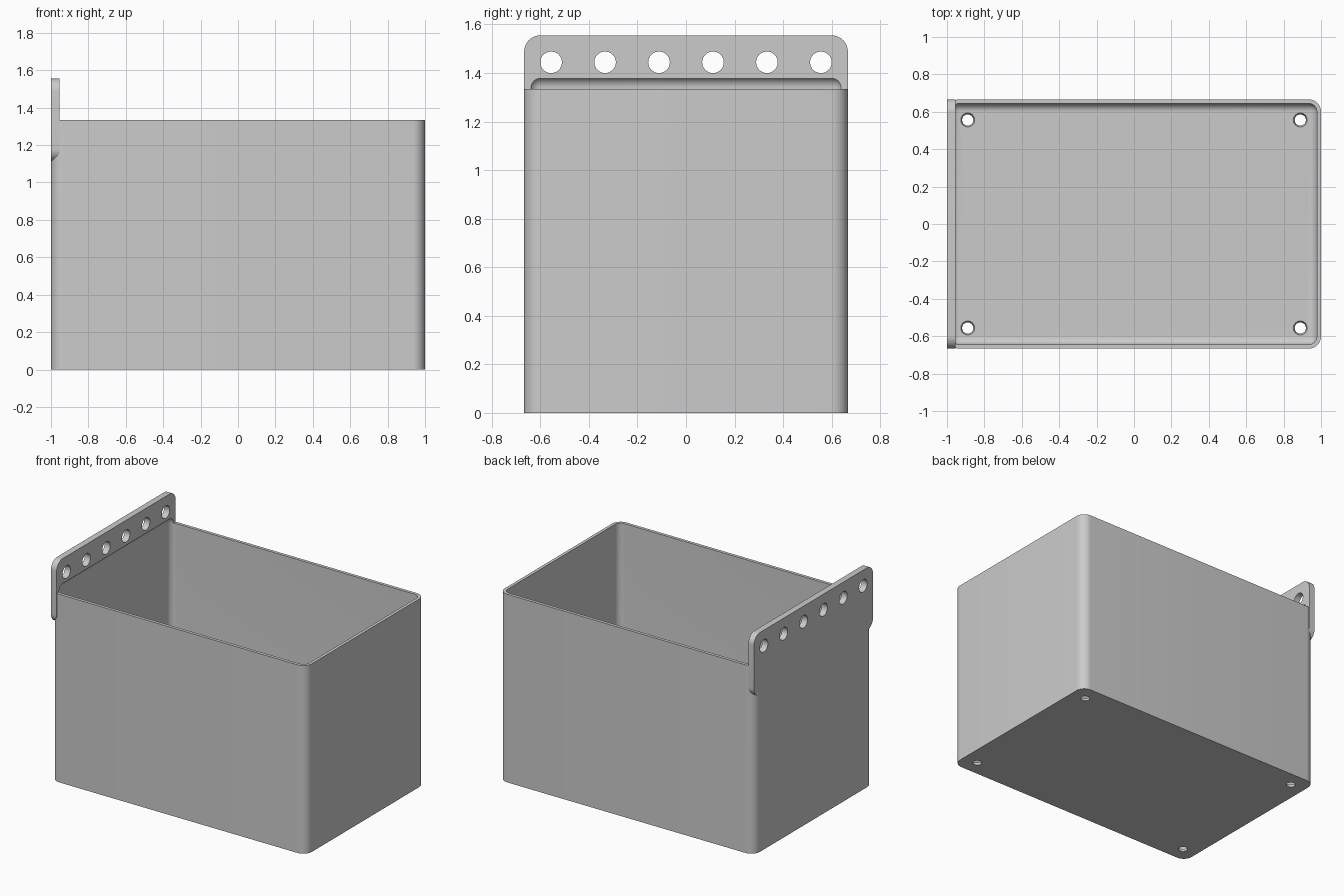
import bpy, bmesh, math
from mathutils import Matrix

if "Cube" in bpy.data.objects:
    bpy.data.objects.remove(bpy.data.objects["Cube"])

grey = bpy.data.materials.new("light grey plastic")
grey.diffuse_color = (0.6, 0.6, 0.6, 1)
grey.use_nodes = True
grey.node_tree.nodes["Principled BSDF"].inputs["Base Color"].default_value = grey.diffuse_color


def finish(bm, name):
    me = bpy.data.meshes.new(name)
    bm.to_mesh(me)
    bm.free()
    me.materials.append(grey)
    ob = bpy.data.objects.new(name, me)
    bpy.context.collection.objects.link(ob)
    return ob


def rounded_block(name, lo, hi, radius, axis=None):
    """Block with edges along one axis (or all edges) rounded."""
    bm = bmesh.new()
    bmesh.ops.create_cube(bm, size=1)
    for v in bm.verts:
        v.co = [(a + b) / 2 + c * (b - a) for a, b, c in zip(lo, hi, v.co)]
    edges = [e for e in bm.edges if axis is None
             or abs(e.verts[0].co[axis] - e.verts[1].co[axis]) > 1e-4]
    bmesh.ops.bevel(bm, geom=edges, offset=radius, segments=10, profile=0.5,
                    affect='EDGES', clamp_overlap=True)
    return finish(bm, name)


def round_cutter(name, loc, r1, r2, depth, along_x=False):
    bm = bmesh.new()
    rot = Matrix.Rotation(math.pi / 2, 4, 'Y') if along_x else Matrix()
    bmesh.ops.create_cone(bm, cap_ends=True, segments=40, radius1=r1, radius2=r2,
                          depth=depth, matrix=Matrix.Translation(loc) @ rot)
    return finish(bm, name)


def combine(target, tool, operation):
    mod = target.modifiers.new(tool.name, 'BOOLEAN')
    mod.operation, mod.solver, mod.object = operation, 'EXACT', tool
    bpy.context.view_layer.objects.active = target
    bpy.ops.object.modifier_apply(modifier=mod.name)
    bpy.data.objects.remove(tool)


U = 2 / 45            # plate thickness, twice the wall thickness
W = U / 2
Y, H = 2 / 3, 4 / 3

# Outer bin with rounded upright corners, and the hanging plate on its left end
bin_box = rounded_block("hanging_bin", (-1, -Y, 0), (1, Y, H), 1.5 * U, 2)
plate = rounded_block("hanging_plate", (-1, -Y, 1.111), (-1 + U, Y, 1.555), 1.5 * U, 0)
combine(bin_box, plate, 'UNION')

# Rounded cavity, which also hollows the foot of the plate
cavity = rounded_block("cavity", (-1 + W, -Y + W, W), (1 - W, Y - W, 1.384), U)
combine(bin_box, cavity, 'DIFFERENCE')

# Row of holes in the plate
for i in range(6):
    y = (i - 2.5) * 5 * U
    combine(bin_box, round_cutter("plate_hole", (-1 + W, y, 1.444), U, U, 0.2, True),
            'DIFFERENCE')

# Slightly tapered drain holes in the floor
for x in (-0.889, 0.889):
    for y in (-0.556, 0.556):
        combine(bin_box, round_cutter("drain_hole", (x, y, W / 2), 0.026, 0.041, 2 * W),
                'DIFFERENCE')

# Smooth rounded areas, crisp edges
bpy.ops.object.select_all(action='DESELECT')
bin_box.select_set(True)
bpy.context.view_layer.objects.active = bin_box
bpy.ops.object.shade_smooth_by_angle(angle=math.radians(30))
